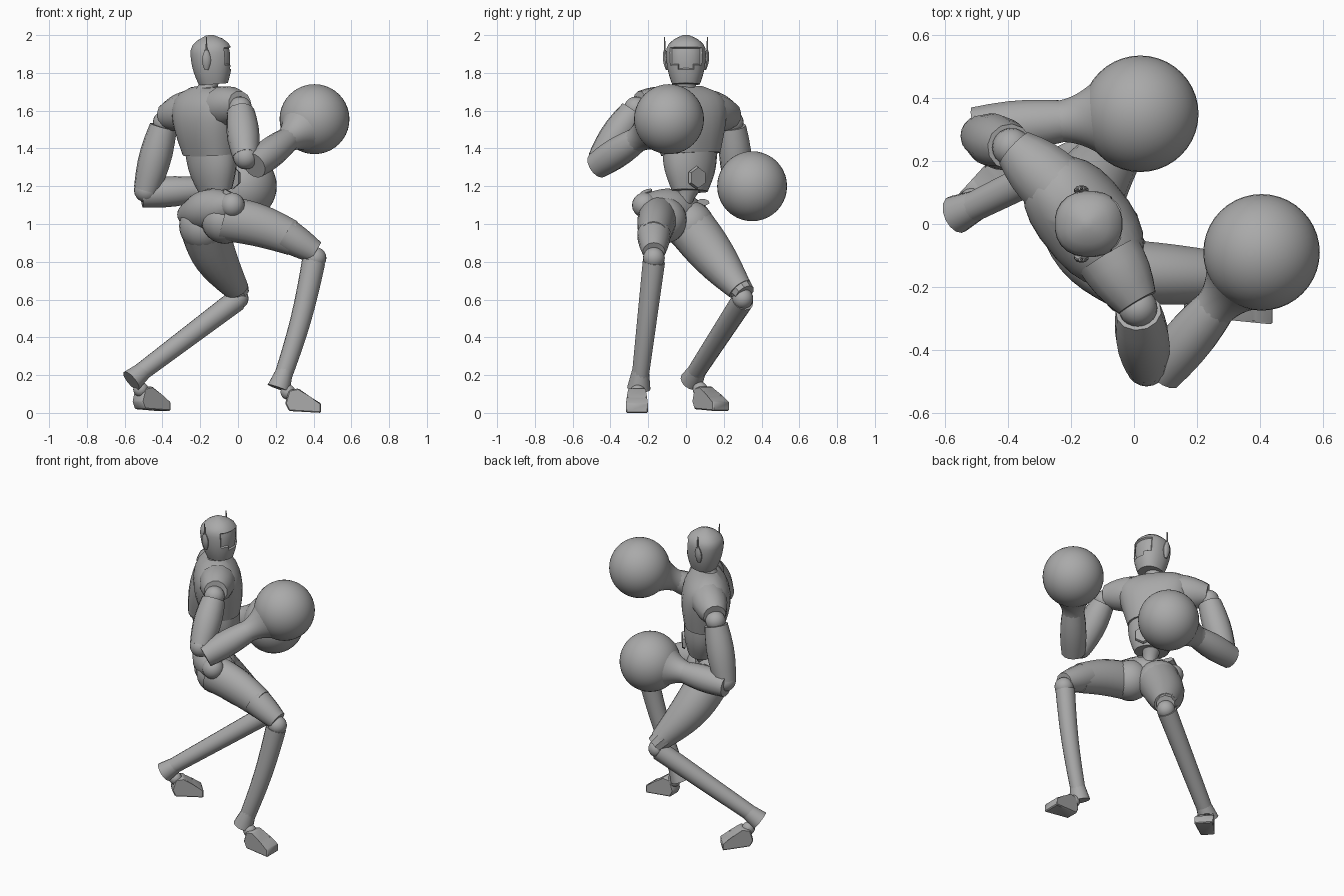
import bpy, bmesh, math
from mathutils import Vector

cube = bpy.data.objects.get("Cube")
if cube:
    bpy.data.objects.remove(cube, do_unlink=True)

GREY = (0.4, 0.4, 0.4, 1)
material = bpy.data.materials.new("plain_grey")
material.use_nodes = True
material.diffuse_color = GREY
shader = next(node for node in material.node_tree.nodes if node.type == 'BSDF_PRINCIPLED')
shader.inputs["Base Color"].default_value = GREY

UP = Vector((0, 0, 1))
FORWARD = Vector((1, 0, 0))            # where the head looks
FACING = Vector((0.78, 0.62, 0))       # where the chest points
ACROSS = Vector((0.62, -0.78, 0))      # from left shoulder to right shoulder


def finish(name, bm):
    bmesh.ops.recalc_face_normals(bm, faces=bm.faces)
    mesh = bpy.data.meshes.new(name)
    bm.to_mesh(mesh)
    bm.free()
    mesh.materials.append(material)
    part = bpy.data.objects.new(name, mesh)
    bpy.context.collection.objects.link(part)
    bpy.ops.object.select_all(action='DESELECT')
    part.select_set(True)
    bpy.context.view_layer.objects.active = part
    bpy.ops.object.shade_smooth_by_angle(angle=math.radians(35))


def loft_mesh(start, end, width, depth, side, sides=16, steps=8, power=1, bow=(0, 0, 0)):
    """Sweep a rounded section from start to end; width and depth are rules of t."""
    start, end, bow = Vector(start), Vector(end), Vector(bow)
    axis = (end - start).normalized()
    u = (side - axis * side.dot(axis)).normalized()
    v = axis.cross(u)
    bm = bmesh.new()
    rings = []
    for step in range(steps + 1):
        t = step / steps
        centre = start.lerp(end, t) + bow * math.sin(math.pi * t)
        ring = []
        for k in range(sides):
            angle = math.tau * (k + 0.5) / sides
            c, s = math.cos(angle), math.sin(angle)
            c = math.copysign(abs(c) ** power, c)
            s = math.copysign(abs(s) ** power, s)
            ring.append(bm.verts.new(centre + u * c * width(t) + v * s * depth(t)))
        rings.append(ring)
    for low, high in zip(rings, rings[1:]):
        for k in range(sides):
            bm.faces.new((low[k - 1], low[k], high[k], high[k - 1]))
    bm.faces.new(rings[0])
    bm.faces.new(rings[-1])
    return bm


def limb(name, start, end, first, last, swell=0, flat=1, side=None, sides=14, steps=8,
         bow=(0, 0, 0)):
    """Tapered tube whose middle swells; flat scales its depth, bow bends it."""
    def radius(t):
        return first + (last - first) * t + swell * math.sin(math.pi * t)

    def depth(t):
        return radius(t) * flat

    side = side or (Vector(end) - Vector(start)).cross(UP)
    finish(name, loft_mesh(start, end, radius, depth, side, sides, steps, bow=bow))


def ball(name, centre, radius, segments=20):
    bm = bmesh.new()
    bmesh.ops.create_uvsphere(bm, u_segments=segments, v_segments=segments // 2, radius=radius)
    bmesh.ops.translate(bm, verts=bm.verts, vec=Vector(centre))
    finish(name, bm)


def arm(label, root, shoulder, elbow, heel, fist):
    """Shoulder cap, ball joints, upper arm, forearm and round glove."""
    root, shoulder, elbow, heel, fist = map(Vector, (root, shoulder, elbow, heel, fist))
    limb(label + "_shoulder", root, shoulder, 0.11, 0.07, 0.01, sides=12, steps=4)
    ball(label + "_shoulder_ball", shoulder.lerp(elbow, 0.08), 0.062)
    limb(label + "_upper_arm", shoulder.lerp(elbow, 0.14), elbow, 0.073, 0.068, 0.016,
         sides=12, steps=5)
    ball(label + "_elbow", elbow, 0.066)
    limb(label + "_forearm", heel, heel.lerp(fist, 0.56), 0.072, 0.066, 0.012, steps=5)
    ball(label + "_glove", fist, 0.185, 40)
    back = (heel - fist).normalized()

    def flare(t):
        return 0.066 + 0.05 * t * t
    finish(label + "_glove_cuff", loft_mesh(fist + back * 0.27, fist + back * 0.14,
                                            flare, flare, back.cross(UP), sides=24))


def foot(name, heel, heading):
    profile = [(0, 0.05), (0.02, 0.01), (0.19, 0), (0.19, 0.05), (0.13, 0.08),
               (0.07, 0.13), (0.02, 0.12)]
    forward = Vector((math.cos(heading), math.sin(heading), 0))
    outward = UP.cross(forward)
    bm = bmesh.new()
    flanks = []
    for sign in (-1, 1):
        flanks.append([bm.verts.new(Vector(heel) + forward * reach + UP * height
                                    + outward * sign * (0.04 + 0.1 * reach))
                       for reach, height in profile])
    for flank in flanks:
        bm.faces.new(flank)
    for k in range(len(profile)):
        bm.faces.new((flanks[0][k - 1], flanks[0][k], flanks[1][k], flanks[1][k - 1]))
    bmesh.ops.bevel(bm, geom=bm.edges[:], offset=0.006, segments=1, affect='EDGES')
    finish(name, bm)


# head with a recessed visor
def skull(t):
    above = t - 0.6
    return 0.11 * (1 - (13 * above ** 3 if above > 0 else 0.85 * above ** 2))


bm = loft_mesh((-0.13, 0, 1.74), (-0.15, 0, 2), skull, lambda t: skull(t) * 0.96,
               FORWARD, sides=24, steps=11, power=0.88)
bmesh.ops.recalc_face_normals(bm, faces=bm.faces)
visor = [face for face in bm.faces if 1.83 < face.calc_center_median().z < 1.93
         and abs(face.normal.y) < 1.3 * face.normal.x]
bmesh.ops.inset_region(bm, faces=visor, thickness=0.005, depth=-0.01)
finish("head", bm)
limb("neck", (-0.17, 0, 1.68), (-0.15, 0, 1.77), 0.07, 0.056, -0.01, side=FORWARD)

# ear pods and antennae
for label, sign in (("left", 1), ("right", -1)):
    limb(label + "_ear_pod", (-0.167, sign * 0.1, 1.815), (-0.167, sign * 0.113, 1.92),
         0.01, 0.01, 0.014, flat=0.65, side=FORWARD, sides=12)
    limb(label + "_antenna", (-0.167, sign * 0.112, 1.9), (-0.167, sign * 0.114, 1.99),
         0.006, 0.003, side=FORWARD, sides=6, steps=1)


# chest shell narrowing at the collar, abdomen, waist
def closing(t):
    return 1 - 0.6 * t ** 8


finish("chest", loft_mesh((-0.145, 0.025, 1.37), (-0.17, 0, 1.725),
                          lambda t: (0.165 + 0.1 * t) * closing(t),
                          lambda t: (0.118 + 0.03 * math.sin(math.pi * t)) * closing(t),
                          ACROSS, sides=24, steps=12, power=0.8))
limb("abdomen", (-0.12, 0.02, 1.175), (-0.145, 0.02, 1.39), 0.105, 0.16, 0.015,
     flat=0.73, side=ACROSS, sides=20)
limb("waist", (-0.14, -0.04, 1.03), (-0.12, 0.02, 1.2), 0.06, 0.06, -0.018, side=ACROSS)
belly = Vector((-0.1, 0, 1.245)) + FACING * 0.09
limb("belly_plate", belly, belly + FACING * 0.016, 0.062, 0.055, sides=6, steps=1)

# pelvis, seat and hip tabs
limb("pelvis", (-0.27, 0.07, 1.05), (-0.03, -0.22, 1.1), 0.06, 0.062, 0.05)
ball("right_hip_crest", (-0.03, -0.22, 1.1), 0.066)
ball("left_hip_crest", (-0.26, 0.06, 1.05), 0.062)
ball("right_seat", (-0.07, -0.12, 1.02), 0.125, 24)
ball("left_seat", (-0.18, 0.02, 0.99), 0.132, 24)
limb("right_hip_tab", (-0.09, -0.2, 1.09), (-0.05, -0.21, 1.175), 0.03, 0.035,
     flat=0.5, side=ACROSS, sides=8, steps=1)
limb("left_hip_tab", (-0.29, 0.04, 1.085), (-0.19, 0.09, 1.115), 0.035, 0.04,
     flat=0.45, sides=8, steps=1)

# arms, each from body to fist
arm("right", (-0.08, -0.1, 1.62), (0.01, -0.25, 1.635), (0.04, -0.45, 1.355),
    (0.085, -0.47, 1.31), (0.405, -0.09, 1.555))
arm("left", (-0.25, 0.12, 1.6), (-0.38, 0.24, 1.57), (-0.485, 0.28, 1.18),
    (-0.51, 0.3, 1.16), (0.02, 0.35, 1.2))

# right leg, stepping forward
limb("right_thigh", (-0.07, -0.15, 1.03), (0.29, -0.17, 0.925), 0.105, 0.08, 0.005,
     flat=1.15, sides=18, bow=(0, 0, 0.015))
limb("right_thigh_cuff", (0.25, -0.17, 0.945), (0.41, -0.17, 0.85), 0.09, 0.06, 0.004)
ball("right_knee", (0.41, -0.17, 0.82), 0.058)
limb("right_shin", (0.4, -0.17, 0.8), (0.23, -0.245, 0.17), 0.06, 0.045, flat=1.05,
     bow=(0.015, 0, 0))
limb("right_heel_guard", (0.25, -0.24, 0.23), (0.215, -0.25, 0.13), 0.044, 0.062, steps=3)
ball("right_ankle", (0.265, -0.255, 0.11), 0.04)
foot("right_foot", (0.25, -0.26, 0), 0)

# left leg, trailing
limb("left_thigh", (-0.18, 0.02, 0.99), (-0.01, 0.285, 0.655), 0.13, 0.068, 0.016, sides=18,
     bow=(-0.025, 0, 0))
limb("left_knee_guard", (-0.03, 0.27, 0.68), (0.01, 0.31, 0.63), 0.07, 0.058, sides=10)
ball("left_knee", (0, 0.3, 0.605), 0.056)
limb("left_shin", (-0.01, 0.3, 0.595), (-0.54, 0.04, 0.195), 0.06, 0.048)
limb("left_heel_guard", (-0.5, 0.06, 0.225), (-0.565, 0.03, 0.17), 0.048, 0.062, steps=3)
ball("left_ankle", (-0.515, 0.075, 0.125), 0.04)
foot("left_foot", (-0.535, 0.06, 0.01), math.radians(42))
